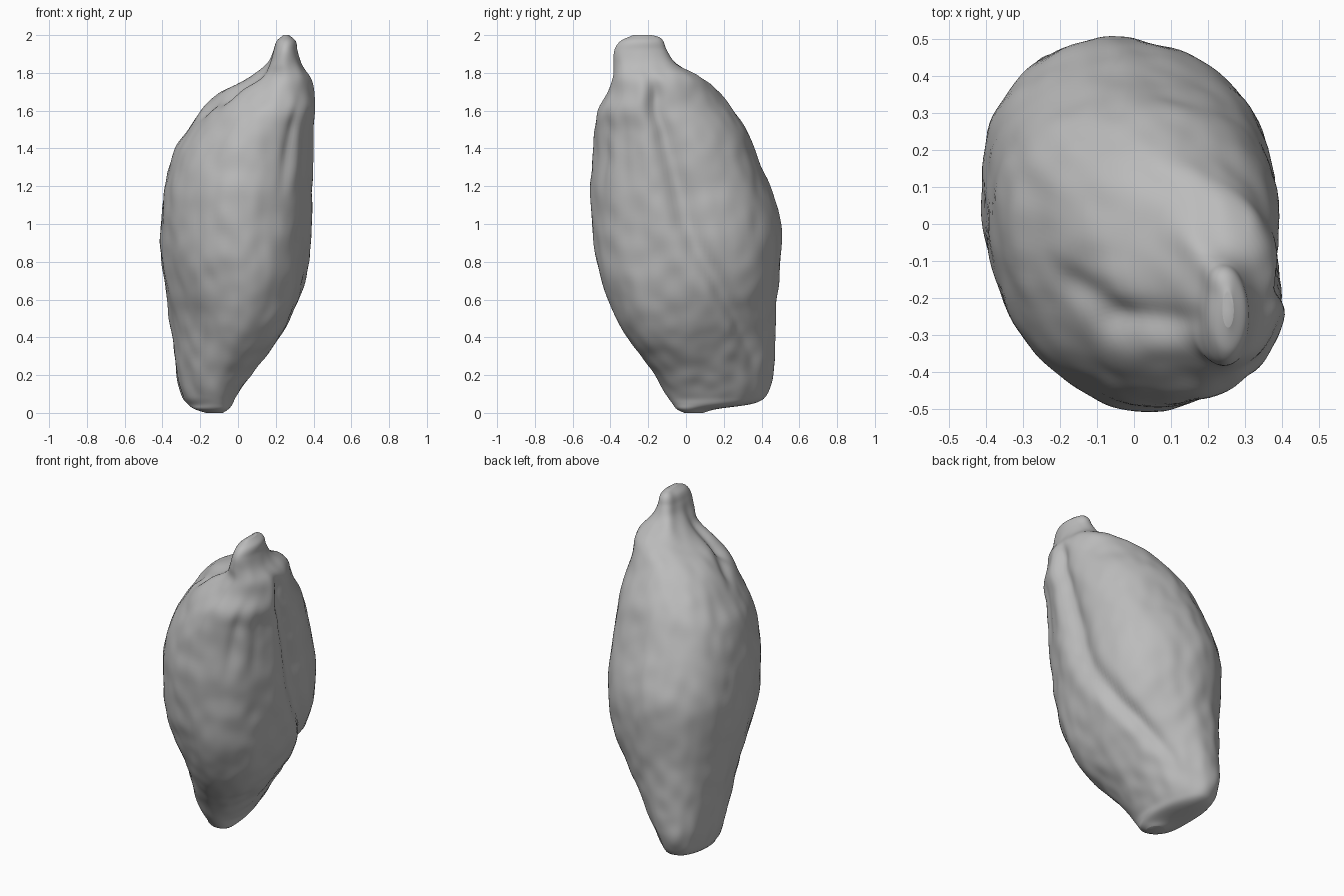
import bpy
import bmesh
import math
from mathutils import Vector, noise

if "Cube" in bpy.data.objects:
    bpy.data.objects.remove(bpy.data.objects["Cube"])

SEGMENTS = 128
RINGS = 130

# Cross-sections: height, left x, right x, front y, back y, diagonal skew
SECTIONS = [
    (0.0, -.17, -.08, -.01, .09, -.2),
    (.02, -.23, -.05, -.05, .16, -.25),
    (.045, -.265, -.03, -.07, .34, -.25),
    (.08, -.295, -.015, -.095, .42, -.25),
    (.2, -.33, .07, -.17, .465, -.28),
    (.4, -.345, .22, -.31, .475, -.25),
    (.6, -.37, .32, -.41, .485, -.18),
    (.8, -.4, .365, -.47, .5, -.13),
    (1, -.41, .385, -.5, .5, -.12),
    (1.2, -.39, .39, -.51, .44, -.12),
    (1.4, -.33, .4, -.49, .36, -.14),
    (1.5, -.27, .405, -.48, .315, -.16),
    (1.6, -.195, .405, -.465, .25, -.2),
    (1.7, -.085, .4, -.41, .175, -.2),
    (1.78, .07, .385, -.387, .09, -.15),
    (1.85, .15, .34, -.387, -.05, 0),
    (1.92, .185, .315, -.38, -.115, 0),
    (1.97, .205, .305, -.345, -.14, 0),
    (2, .24, .27, -.28, -.19, 0),
]


def slope(i, k):
    a = SECTIONS[max(i - 1, 0)]
    b = SECTIONS[min(i + 1, len(SECTIONS) - 1)]
    return (b[k] - a[k]) / (b[0] - a[0])


def section_at(z):
    """Smooth cubic blend between neighbouring cross-sections."""
    i = 0
    while i < len(SECTIONS) - 2 and z > SECTIONS[i + 1][0]:
        i += 1
    a, b = SECTIONS[i], SECTIONS[i + 1]
    h = b[0] - a[0]
    t = (z - a[0]) / h
    s = t * t * (3 - 2 * t)
    return [a[k] + (b[k] - a[k]) * s
            + h * t * (1 - t) * ((1 - t) * slope(i, k) - t * slope(i + 1, k))
            for k in range(1, 6)]


def bell(d, width):
    return math.exp(-(d / width) ** 2)


def angle_gap(a, b):
    return (a - b + math.pi) % math.tau - math.pi


def fade(z, low, high):
    t = min(max((z - low) / (high - low), 0), 1)
    return t * t * (3 - 2 * t)


def segment_gap(p, a, b):
    t = min(max((p - a).dot(b - a) / (b - a).length_squared, 0), 1)
    return (p - a - (b - a) * t).length


def relief(p, angle):
    """Height of lobes, folds, grooves and fine wrinkles over the smooth body."""
    z = p.z
    ends = fade(z, 0, .15) * (1 - fade(z, 1.8, 1.95))
    # Full lobes on the two back corners
    lobe = fade(z, .35, .8) * (1 - fade(z, 1.35, 1.75))
    d = lobe * (.045 * bell(angle_gap(angle, .72), .42)
                + .015 * bell(angle_gap(angle, 2.5), .4))
    # Long groove down the side with a raised rib in front of it
    path = .9 - .85 * fade(z, .15, 1.1) - .1 * fade(z, 1.1, 1.7)
    gap = angle_gap(angle, path)
    groove = fade(z, .1, .6) * (1 - fade(z, 1.65, 1.82))
    d += groove * (.008 * bell(gap + .25, .13) - .04 * bell(gap, .13))
    # Short creases below the neck
    crease = fade(z, 1.1, 1.4) * (1 - fade(z, 1.5, 1.68))
    d -= .016 * crease * bell(angle_gap(angle, -.95), .09)
    d -= .01 * crease * bell(angle_gap(angle, -.6), .08)
    # Folded shoulder behind the front lip, and a spur running back from the neck
    if z > 1.3:
        flat = Vector((p.x, p.y))
        d -= .02 * bell(segment_gap(flat, Vector((-.17, -.16)), Vector((-.04, -.25))), .045)
        d -= .02 * bell(segment_gap(flat, Vector((-.04, -.25)), Vector((.12, -.26))), .045)
        d += .02 * bell(segment_gap(flat, Vector((.15, -.04)), Vector((.23, -.14))), .04)
    # Uneven skin
    d += ends * .012 * noise.noise(Vector((p.x * 5, p.y * 5, z * 3)))
    d += ends * .008 * noise.noise(Vector((p.x * 13, p.y * 13, z * 9)))
    return d


# Pod body lofted from the cross-sections
bm = bmesh.new()
rings = []
for r in range(RINGS + 1):
    z = 1 - math.cos(math.pi * r / RINGS)
    x0, x1, y0, y1, skew = section_at(z)
    lean = math.asin(skew)
    ring = []
    for s in range(SEGMENTS):
        a = math.tau * s / SEGMENTS
        x = (x0 + x1) / 2 + (x1 - x0) / 2 * math.cos(a - lean / 2)
        y = (y0 + y1) / 2 + (y1 - y0) / 2 * math.sin(a + lean / 2)
        ring.append(bm.verts.new((x, y, z)))
    rings.append(ring)
for low, high in zip(rings, rings[1:]):
    for s in range(SEGMENTS):
        n = (s + 1) % SEGMENTS
        bm.faces.new((low[s], low[n], high[n], high[s]))
bm.faces.new(list(reversed(rings[0])))
bm.faces.new(rings[-1])
bm.normal_update()

# Push the skin in and out along its normals
moves = []
for ring in rings:
    for s, v in enumerate(ring):
        moves.append((v, v.normal * relief(v.co, math.tau * s / SEGMENTS)))
for v, move in moves:
    v.co += move
    v.co.z = min(max(v.co.z, 0), 2)

mesh = bpy.data.meshes.new("pod_body")
bm.to_mesh(mesh)
bm.free()
body = bpy.data.objects.new("pod_body", mesh)
bpy.context.collection.objects.link(body)

# Single grey skin
skin = bpy.data.materials.new("plain_grey")
skin.use_nodes = True
GREY = (.5, .5, .5, 1)
skin.diffuse_color = GREY
skin.node_tree.nodes["Principled BSDF"].inputs["Base Color"].default_value = GREY
mesh.materials.append(skin)

# Soften the loft
smooth = body.modifiers.new("soften", 'SMOOTH')
smooth.factor = .5
smooth.iterations = 3

bpy.context.view_layer.objects.active = body
body.select_set(True)
bpy.ops.object.shade_smooth()
